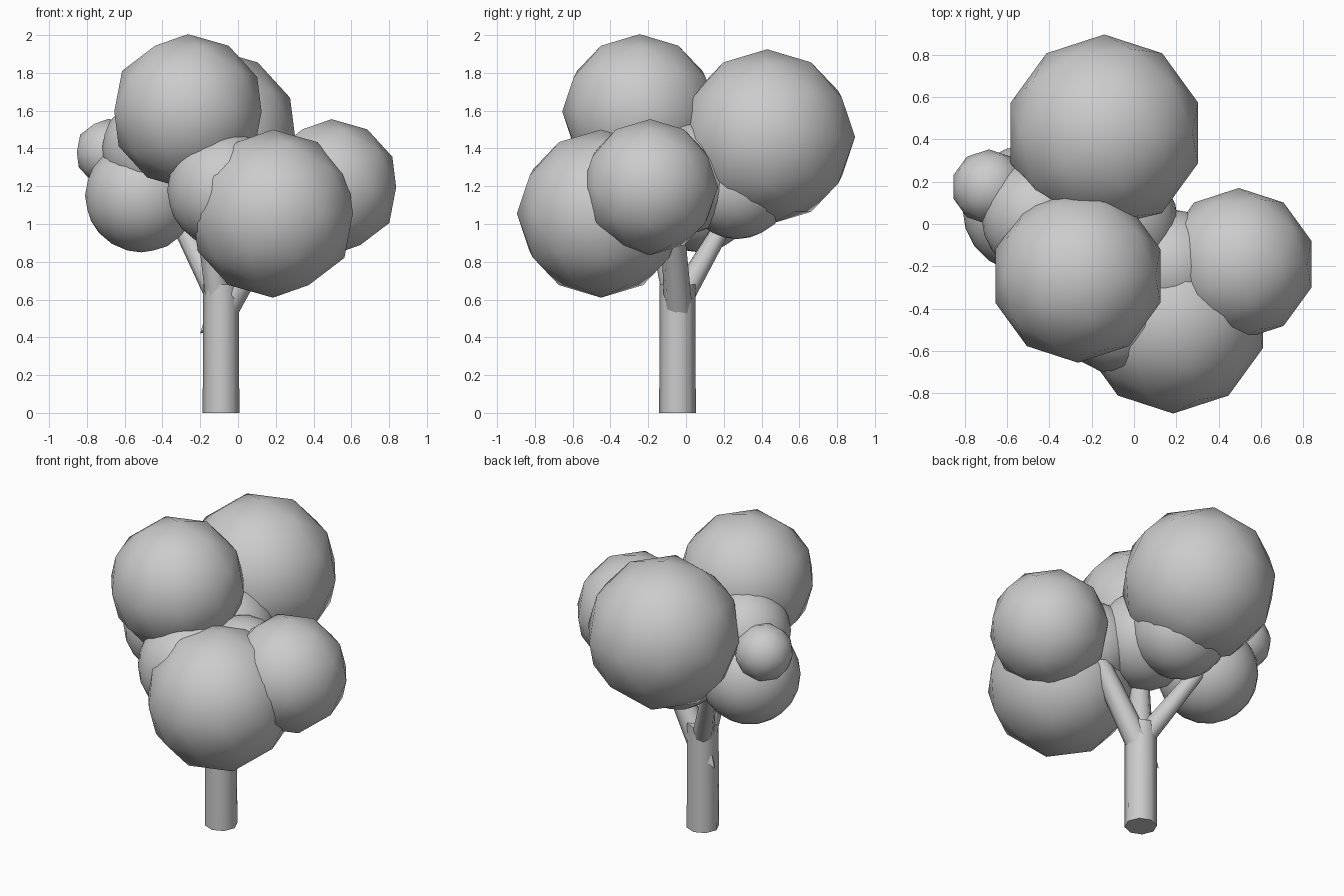
import bpy
from mathutils import Vector

if "Cube" in bpy.data.objects:
    bpy.data.objects.remove(bpy.data.objects["Cube"])


def smooth(ob, angle=0.7):
    bpy.context.view_layer.objects.active = ob
    bpy.ops.object.select_all(action='DESELECT')
    ob.select_set(True)
    bpy.ops.object.shade_smooth_by_angle(angle=angle)


def limb(name, a, b, r1, r2, sides=8):
    """Tapered cylinder from a to b."""
    a, b = Vector(a), Vector(b)
    d = b - a
    bpy.ops.mesh.primitive_cone_add(
        vertices=sides, radius1=r1, radius2=r2, depth=d.length,
        location=(a + b) / 2, rotation=d.to_track_quat('Z', 'Y').to_euler())
    ob = bpy.context.object
    ob.name = name
    smooth(ob, 0.9)


def foliage(name, pos, r, sub):
    bpy.ops.mesh.primitive_ico_sphere_add(subdivisions=sub, radius=r, location=pos)
    bpy.context.object.name = name
    smooth(bpy.context.object)


# Trunk, branches and a small broken twig
limb("trunk", (-0.09, -0.045, 0), (-0.09, -0.045, 0.68), 0.097, 0.095)
limb("branch_right", (-0.07, -0.04, 0.55), (0.25, -0.08, 1.1), 0.075, 0.06)
limb("branch_back_left", (-0.1, -0.03, 0.6), (-0.33, 0.23, 1.05), 0.065, 0.045)
limb("branch_front", (-0.1, -0.05, 0.58), (-0.2, -0.2, 1.3), 0.07, 0.055)
limb("twig", (-0.15, -0.02, 0.47), (-0.2, -0.01, 0.42), 0.04, 0.0, 4)

# Large faceted leaf clumps
foliage("leaves_top_front", (-0.265, -0.245, 1.595), 0.41, 2)
foliage("leaves_top_back", (-0.14, 0.43, 1.46), 0.465, 2)
foliage("leaves_right", (0.495, -0.19, 1.195), 0.36, 2)
foliage("leaves_front", (0.185, -0.45, 1.055), 0.445, 2)
foliage("leaves_left_tip", (-0.685, 0.175, 1.38), 0.177, 2)

# Rounder filler clumps
foliage("leaves_front_left", (-0.065, -0.40, 1.18), 0.31, 3)
foliage("leaves_back_low", (-0.13, 0.27, 1.21), 0.29, 3)
foliage("leaves_middle", (-0.09, 0.0, 1.25), 0.30, 3)
foliage("leaves_middle_right", (0.17, -0.2, 1.2), 0.27, 3)
foliage("leaves_left_low", (-0.51, 0.07, 1.15), 0.30, 3)
foliage("leaves_left_high", (-0.45, 0.03, 1.40), 0.27, 3)
